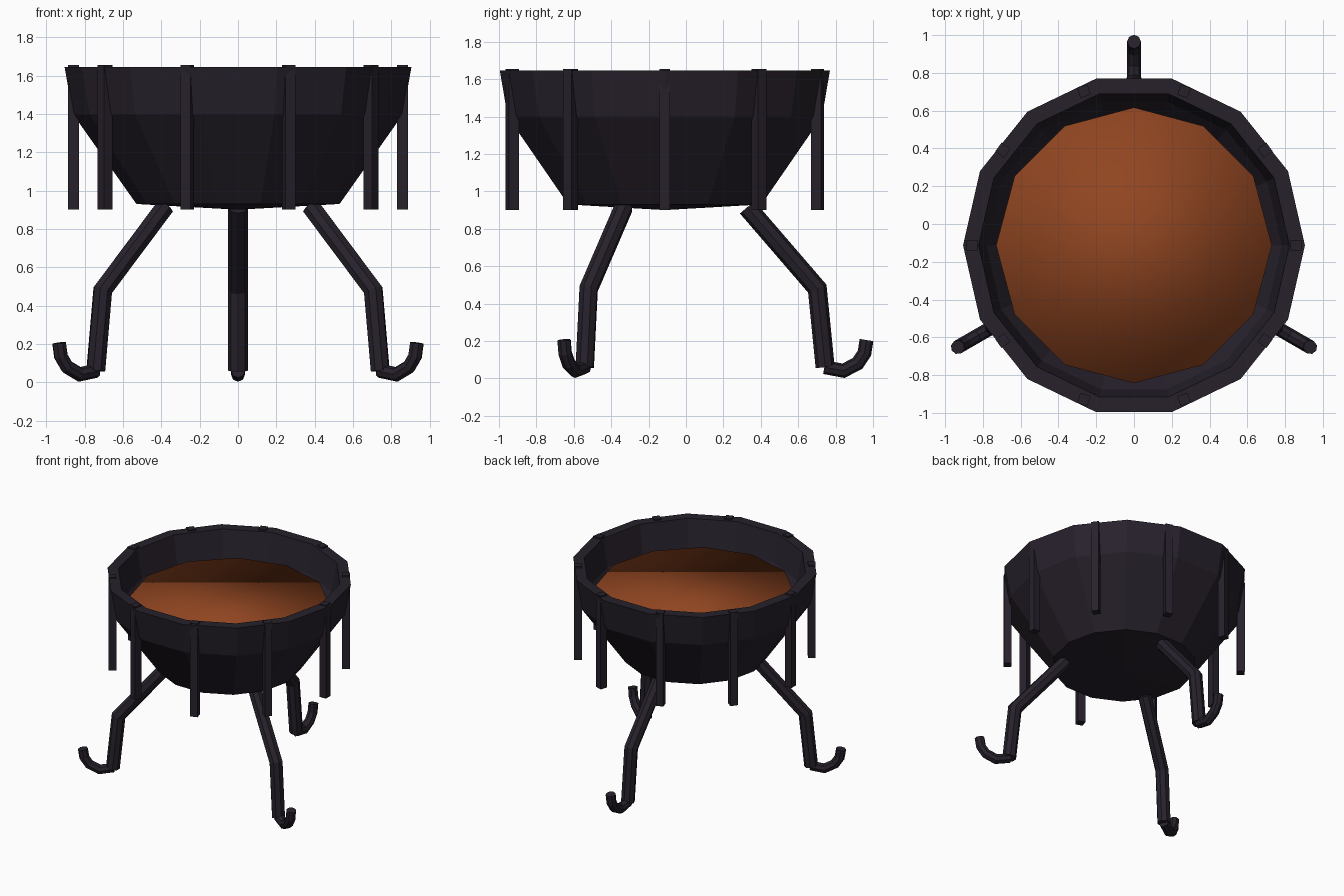
import bpy, bmesh
from math import pi, sin, cos, radians
from mathutils import Vector, Matrix

if "Cube" in bpy.data.objects:
    bpy.data.objects.remove(bpy.data.objects["Cube"])

CY = -0.113  # bowl axis sits slightly forward of the origin


def material(name, rgb):
    m = bpy.data.materials.new(name)
    m.diffuse_color = (*rgb, 1)
    m.use_nodes = True
    m.node_tree.nodes["Principled BSDF"].inputs["Base Color"].default_value = m.diffuse_color
    return m


iron = material("dark_iron", (0.02, 0.015, 0.024))
amber = material("amber_fill", (0.28, 0.06, 0.015))


def finish(name, bm, mat, angle=0, smooth=False):
    bmesh.ops.recalc_face_normals(bm, faces=bm.faces)
    for f in bm.faces:
        f.smooth = smooth
    me = bpy.data.meshes.new(name)
    bm.to_mesh(me)
    bm.free()
    me.materials.append(mat)
    ob = bpy.data.objects.new(name, me)
    bpy.context.collection.objects.link(ob)
    ob.matrix_world = Matrix.Translation((0, CY, 0)) @ Matrix.Rotation(angle, 4, 'Z')
    return ob


def bridge(bm, a, b):
    n = len(a)
    for i in range(n):
        bm.faces.new((a[i], a[(i + 1) % n], b[(i + 1) % n], b[i]))


def lathe(profile, sides):
    # profile starts and ends on the axis
    bm = bmesh.new()
    rings = [[bm.verts.new((r * cos(2 * pi * i / sides), r * sin(2 * pi * i / sides), z))
              for i in range(sides)] for r, z in profile[1:-1]]
    for a, b in zip(rings, rings[1:]):
        bridge(bm, a, b)
    for (_, z), ring in ((profile[0], rings[0]), (profile[-1], rings[-1])):
        c = bm.verts.new((0, 0, z))
        for i in range(sides):
            bm.faces.new((c, ring[i], ring[(i + 1) % sides]))
    return bm


def tube(path, radius, sides=8):
    # mitred tube along a path in the radial (x, z) plane
    bm = bmesh.new()
    pts = [Vector((r, 0, z)) for r, z in path]
    rings = []
    for k, p in enumerate(pts):
        d0 = (p - pts[k - 1]).normalized() if k else (pts[1] - p).normalized()
        d1 = (pts[k + 1] - p).normalized() if k < len(pts) - 1 else d0
        t = (d0 + d1).normalized()
        n = Vector((-t.z, 0, t.x)) / max(t.dot(d0), 0.5)
        rings.append([bm.verts.new(p + radius * (n * cos(a) + Vector((0, sin(a), 0))))
                      for a in (2 * pi * i / sides for i in range(sides))])
    for a, b in zip(rings, rings[1:]):
        bridge(bm, a, b)
    bm.faces.new(rings[0])
    bm.faces.new(rings[-1])
    return bm


# Thick fourteen-sided bowl, outside then inside
finish("bowl", lathe([(0, 0.90), (0.53, 0.93), (0.862, 1.40), (0.905, 1.645),
                      (0.823, 1.645), (0.782, 1.42), (0.48, 0.99), (0, 0.97)], 14), iron)

# Fill inside the bowl
fill = bmesh.new()
bmesh.ops.create_cone(fill, cap_ends=True, segments=12, radius1=0.73, radius2=0.73, depth=0.05,
                      matrix=Matrix.Translation((0, 0, 1.43)))
finish("bowl_fill", fill, amber, smooth=True)

# Ten upright bars around the rim
for i in range(10):
    bar = bmesh.new()
    bmesh.ops.create_cube(bar, size=1, matrix=Matrix.Translation((0.858, 0, 1.278))
                          @ Matrix.Diagonal((0.057, 0.057, 0.755, 1)))
    finish(f"rim_bar_{i + 1}", bar, iron, radians(36 * i))

# Three bent legs with hooked feet
for i, deg in enumerate((90, 210, 330)):
    finish(f"leg_{i + 1}", tube([(0.44, 0.915), (0.815, 0.48), (0.857, 0.06)], 0.051),
           iron, radians(deg))
    finish(f"foot_hook_{i + 1}", tube([(0.853, 0.06), (0.955, 0.041), (1.03, 0.08),
                                       (1.067, 0.135), (1.078, 0.205)], 0.037),
           iron, radians(deg))
